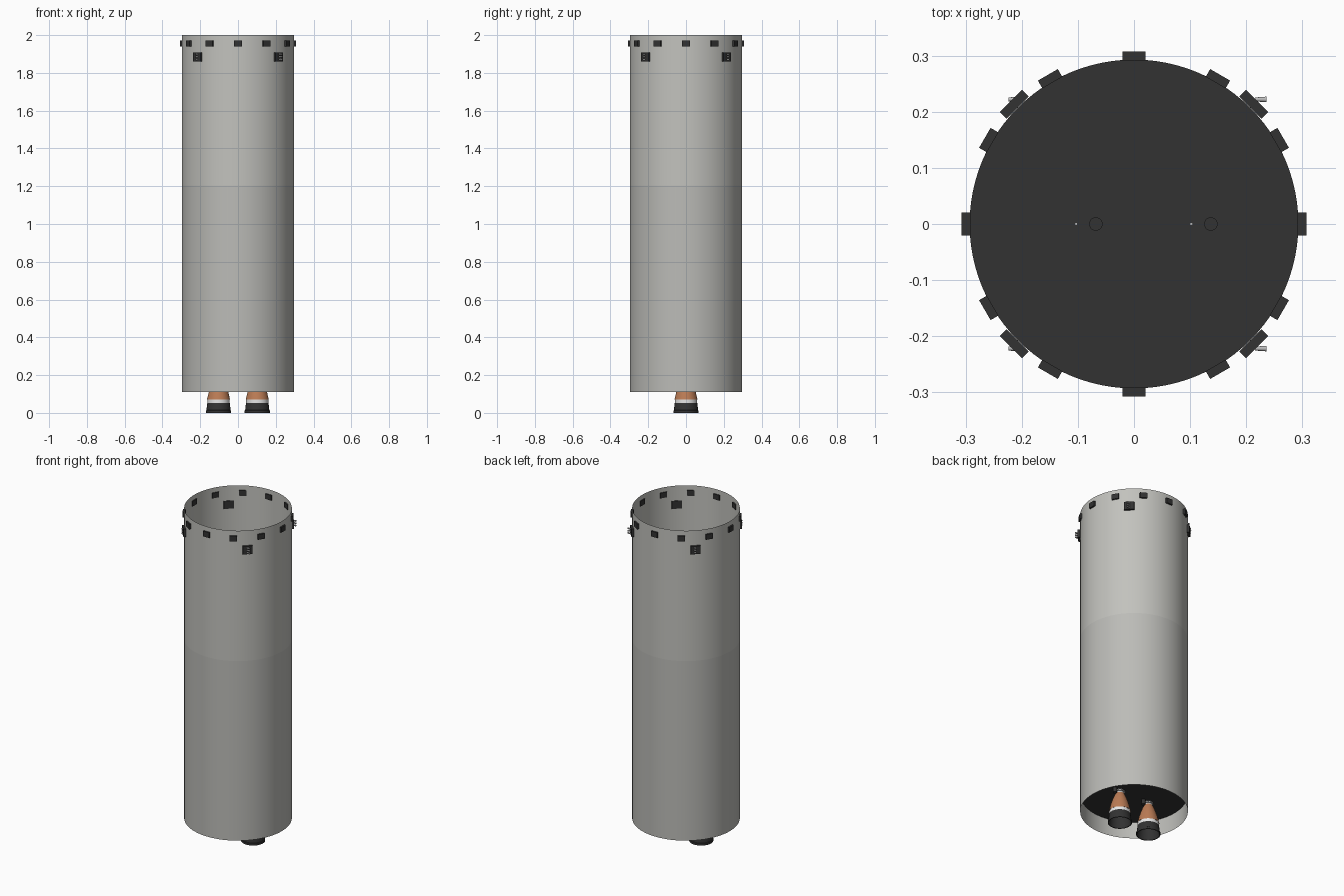
import bpy, bmesh, math
from mathutils import Matrix, Vector

if "Cube" in bpy.data.objects:
    bpy.data.objects.remove(bpy.data.objects["Cube"])


def mat(name, c):
    m = bpy.data.materials.new(name)
    m.diffuse_color = (*c, 1)
    m.use_nodes = True
    m.node_tree.nodes["Principled BSDF"].inputs["Base Color"].default_value = m.diffuse_color
    return m


HULL = mat("hull grey", (0.54, 0.54, 0.51))
LOWER = mat("lower hull grey", (0.50, 0.50, 0.475))
DARK = mat("dark grey", (0.032, 0.032, 0.032))
COPPER = mat("copper", (0.50, 0.20, 0.09))
SILVER = mat("silver", (0.50, 0.50, 0.50))
WHITE = mat("white", (0.85, 0.85, 0.85))


def finish(name, bm, material, smooth=True):
    me = bpy.data.meshes.new(name)
    bm.to_mesh(me)
    bm.free()
    ob = bpy.data.objects.new(name, me)
    bpy.context.collection.objects.link(ob)
    me.materials.append(material)
    if smooth:
        bpy.ops.object.select_all(action='DESELECT')
        ob.select_set(True)
        bpy.context.view_layer.objects.active = ob
        bpy.ops.object.shade_smooth_by_angle(angle=math.radians(35))
    return ob


def lathe(name, profile, material, x=0.0, y=0.0, n=48):
    """Open surface of revolution from (radius, z) points, listed bottom to top."""
    bm = bmesh.new()
    rings = []
    for r, z in profile:
        rings.append([bm.verts.new((x + r * math.cos(2 * math.pi * i / n),
                                    y + r * math.sin(2 * math.pi * i / n), z)) for i in range(n)])
    for a, b in zip(rings, rings[1:]):
        for i in range(n):
            j = (i + 1) % n
            bm.faces.new((a[i], a[j], b[j], b[i]))
    return finish(name, bm, material)


def cylinder(name, loc, r, depth, material, axis='Z', n=24, r2=None):
    bm = bmesh.new()
    m = Matrix.Translation(loc)
    if axis == 'X':
        m = m @ Matrix.Rotation(math.pi / 2, 4, 'Y')
    bmesh.ops.create_cone(bm, cap_ends=True, segments=n, radius1=r,
                          radius2=r if r2 is None else r2, depth=depth, matrix=m)
    return finish(name, bm, material)


def radial_box(name, angle, radius, z, size, material):
    bm = bmesh.new()
    m = (Matrix.Rotation(angle, 4, 'Z') @ Matrix.Translation((radius, 0, z))
         @ Matrix.Diagonal(Vector((*size, 1))))
    bmesh.ops.create_cube(bm, size=1, matrix=m)
    return finish(name, bm, material, smooth=False)


# Thin open hull in two sections
lathe("lower_hull", [(0.2975, 0.11), (0.2975, 1.205)], LOWER, n=96)
lathe("upper_hull", [(0.2975, 1.205), (0.2975, 2.0)], HULL, n=96)

# Engine mounting plate recessed in the base
cylinder("engine_plate", (0, 0, 0.213), 0.293, 0.008, DARK, n=96)

# Two engines with copper bells and dark extensions
for side, x in (("left", -0.103), ("right", 0.102)):
    lathe(side + "_engine_head", [(0.024, 0.182), (0.024, 0.192), (0.030, 0.193),
                                  (0.030, 0.200), (0.018, 0.201), (0.018, 0.21)], SILVER, x)
    lathe(side + "_engine_bell", [(0.061, 0.07), (0.0575, 0.085), (0.0515, 0.11), (0.043, 0.138),
                                  (0.033, 0.165), (0.024, 0.184)], COPPER, x)
    lathe(side + "_engine_band", [(0.059, 0.053), (0.059, 0.071)], WHITE, x)
    lathe(side + "_engine_extension", [(0.060, 0.012), (0.055, 0.05), (0.059, 0.053), (0.060, 0.05),
                                       (0.064, 0.014), (0.067, 0.012), (0.067, 0.0),
                                       (0.062, 0.0), (0.060, 0.012)], DARK, x)
    lathe(side + "_engine_lining", [(0.055, 0.05), (0.048, 0.11), (0.030, 0.165), (0.006, 0.182)], DARK, x)
    cylinder(side + "_exhaust_pipe", (x + 0.035, 0, 0.2), 0.012, 0.04, DARK)
    cylinder(side + "_igniter_tip", (x, 0, 0.211), 0.002, 0.016, SILVER, n=8)

# Twelve separation clamps around the top rim
for i in range(12):
    radial_box(f"rim_clamp_{i + 1}", math.radians(30 * i), 0.299, 1.955, (0.016, 0.041, 0.032), DARK)

# Four thruster pods with small sideways nozzles
for i in range(4):
    a = math.radians(45 + 90 * i)
    radial_box(f"thruster_pod_{i + 1}", a, 0.302, 1.885, (0.017, 0.056, 0.048), DARK)
    sx = 1 if math.cos(a) > 0 else -1
    sy = 1 if math.sin(a) > 0 else -1
    for k in range(3):
        cylinder(f"thruster_nozzle_{i + 1}_{k + 1}",
                 (0.226 if sx > 0 else -0.214, 0.222 * sy, 1.871 + 0.014 * k),
                 0.0035, 0.02, SILVER, axis='X', n=12, r2=0.005)
